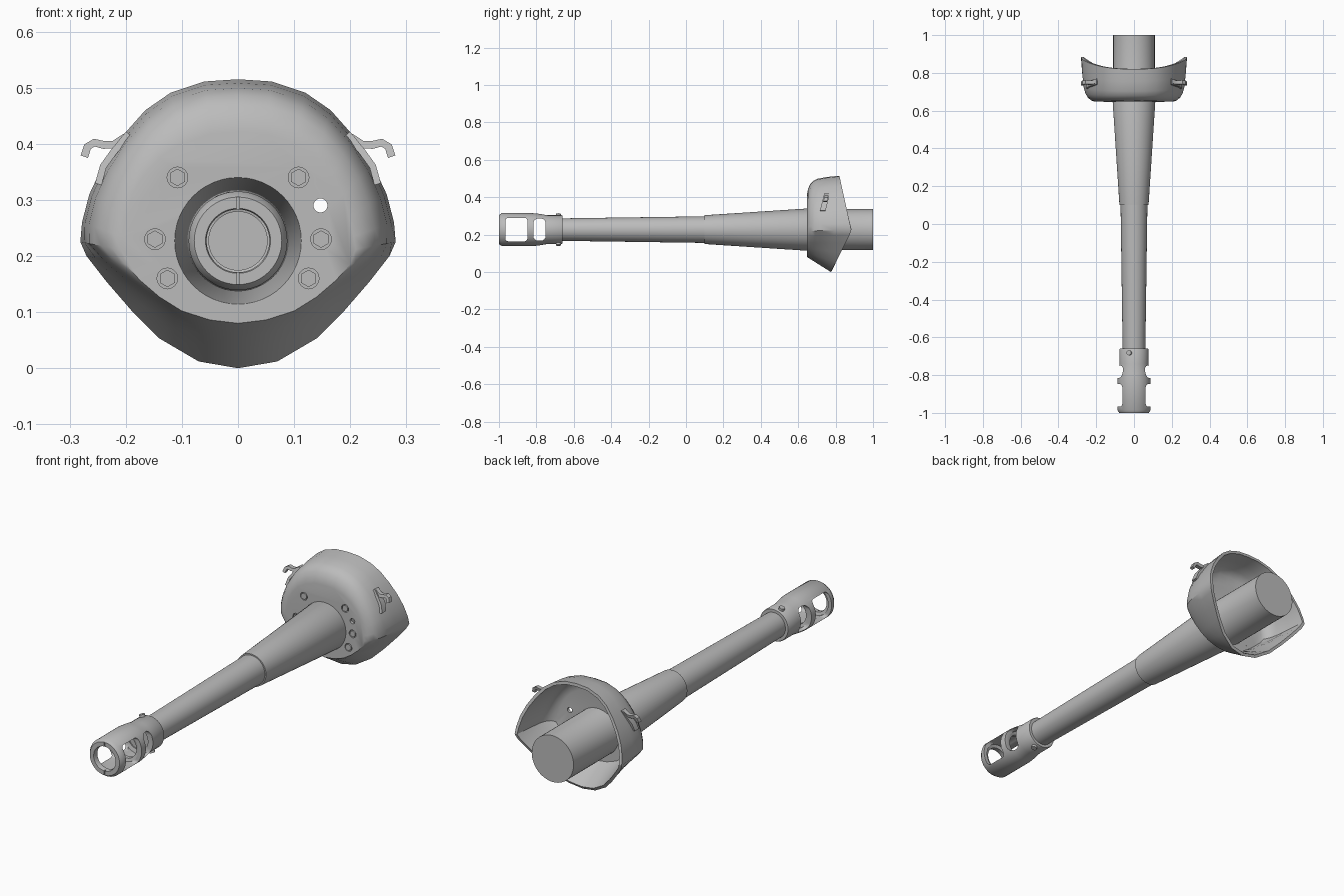
import bpy, bmesh, math
from mathutils import Matrix, Vector

if "Cube" in bpy.data.objects:
    bpy.data.objects.remove(bpy.data.objects["Cube"])

AXIS_Z = 0.227
steel = bpy.data.materials.new("grey_steel")
steel.diffuse_color = (0.5, 0.5, 0.5, 1)
steel.use_nodes = True
steel.node_tree.nodes["Principled BSDF"].inputs["Base Color"].default_value = steel.diffuse_color


def finish(name, bm):
    me = bpy.data.meshes.new(name)
    bm.to_mesh(me)
    bm.free()
    ob = bpy.data.objects.new(name, me)
    me.materials.append(steel)
    bpy.context.collection.objects.link(ob)
    return ob


def activate(ob):
    bpy.ops.object.select_all(action='DESELECT')
    ob.select_set(True)
    bpy.context.view_layer.objects.active = ob


def smooth(ob, deg=35):
    activate(ob)
    bpy.ops.object.shade_smooth_by_angle(angle=math.radians(deg))


def lathe(name, profile, closed=False, steps=48):
    """Revolve (radius, y) points around the gun axis."""
    bm = bmesh.new()
    vs = [bm.verts.new((r, y, AXIS_Z)) for r, y in profile]
    pairs = list(zip(vs, vs[1:])) + ([(vs[-1], vs[0])] if closed else [])
    es = [bm.edges.new(p) for p in pairs]
    bmesh.ops.spin(bm, geom=vs + es, cent=(0, 0, AXIS_Z), axis=(0, 1, 0),
                   angle=math.tau, steps=steps)
    bmesh.ops.remove_doubles(bm, verts=bm.verts, dist=1e-5)
    bmesh.ops.recalc_face_normals(bm, faces=bm.faces)
    return finish(name, bm)


def add_rod(bm, x, z, y0, y1, r, sides):
    m = Matrix.Translation((x, (y0 + y1) / 2, z)) @ Matrix.Rotation(math.pi / 2, 4, 'X')
    bmesh.ops.create_cone(bm, cap_ends=True, segments=sides, radius1=r, radius2=r,
                          depth=abs(y1 - y0), matrix=m)


def add_box(bm, centre, size, bevel=0):
    m = Matrix.Translation(centre) @ Matrix.Diagonal((*size, 1))
    vs = bmesh.ops.create_cube(bm, size=1, matrix=m)['verts']
    if bevel:
        # round only the edges running along x
        es = [e for e in {e for v in vs for e in v.link_edges}
              if abs((e.verts[0].co - e.verts[1].co).x) > 0.01]
        bmesh.ops.bevel(bm, geom=es, offset=bevel, segments=4, profile=0.5, affect='EDGES')


def cut(ob, bm):
    cutter = finish("cutter", bm)
    cutter.hide_render = True
    mod = ob.modifiers.new("cut", 'BOOLEAN')
    mod.operation, mod.solver, mod.object = 'DIFFERENCE', 'EXACT', cutter
    activate(ob)
    bpy.ops.object.modifier_apply(modifier=mod.name)
    bpy.data.objects.remove(cutter)


# Barrel: thin tube, stepped sleeve, straight breech end
smooth(lathe("barrel", [(0, -0.745), (0.054, -0.745), (0.06, -0.67), (0.071, 0.1),
                        (0.077, 0.1), (0.113, 0.65), (0.11, 0.66), (0.11, 1), (0, 1)]))

# Muzzle brake: hollow shell with two baffle chambers
brake = lathe("muzzle_brake", [
    (0.056, -0.995), (0.058, -1), (0.078, -1), (0.088, -0.985), (0.088, -0.82),
    (0.085, -0.79), (0.077, -0.74), (0.077, -0.665), (0.074, -0.66), (0.055, -0.66),
    (0.052, -0.75), (0.07, -0.755), (0.07, -0.815), (0.056, -0.82), (0.056, -0.842),
    (0.07, -0.847), (0.07, -0.97), (0.056, -0.975)], closed=True)
bm = bmesh.new()
add_box(bm, (0, -0.907, AXIS_Z), (0.4, 0.118, 0.125), 0.015)
add_box(bm, (0, -0.783, AXIS_Z), (0.4, 0.066, 0.118), 0.025)
for s in (-1, 1):  # key slots in the muzzle face
    add_box(bm, (0, -1, AXIS_Z + s * 0.066), (0.005, 0.016, 0.024))
cut(brake, bm)
smooth(brake)

# Locking pins on the brake collar
bm = bmesh.new()
for s in (-1, 1):
    d = Vector((-0.33 * s, 0, s)).normalized()
    m = Matrix.Translation(Vector((0, -0.682, AXIS_Z)) + d * 0.075) \
        @ d.to_track_quat('Z', 'Y').to_matrix().to_4x4()
    bmesh.ops.create_cone(bm, cap_ends=True, segments=16, radius1=0.013, radius2=0.013,
                          depth=0.026, matrix=m)
smooth(finish("brake_pins", bm))

# Mantlet: half outline as rim x, rim z, front x, front z, roundness
half = [(0, .515, 0, .42, 1), (.06, .511, .05, .418, 1), (.12, .491, .1, .4, 1),
        (.165, .46, .14, .375, 1), (.205, .415, .168, .345, 1), (.24, .363, .188, .31, 1),
        (.265, .31, .2, .27, 1), (.278, .26, .206, .235, 1), (.281, .225, .21, .212, .9),
        (.27, .2, .2, .185, .5), (.235, .155, .175, .157, .15), (.19, .103, .14, .127, 0),
        (.14, .053, .1, .102, 0), (.07, .012, .05, .086, 0), (0, 0, 0, .08, 0)]
outline = half + [(-a, b, -c, d, w) for a, b, c, d, w in half[-2:0:-1]]
rows = [(0, 0), (.025, .25), (.09, .52), (.18, .7), (.32, .83), (.62, .93), (1, 1)]


def rim_y(z):
    return 0.82 + (0.515 - z) / 0.295 * 0.065 if z > 0.22 else 0.775 + z / 0.22 * 0.11


bm = bmesh.new()
rings = []
for t, s in rows:
    ring = []
    for rx, rz, fx, fz, w in outline:
        k = s * w + t * (1 - w)
        ring.append(bm.verts.new((fx + (rx - fx) * k, 0.648 + (rim_y(rz) - 0.648) * t,
                                  fz + (rz - fz) * k)))
    rings.append(ring)
front = bm.faces.new(rings[0])
n = len(outline)
for a, b in zip(rings, rings[1:]):
    for i in range(n):
        bm.faces.new((a[i], a[(i + 1) % n], b[(i + 1) % n], b[i]))
bmesh.ops.recalc_face_normals(bm, faces=bm.faces)
front.normal_update()
if front.normal.y > 0:
    bmesh.ops.reverse_faces(bm, faces=bm.faces)
mantlet = finish("mantlet", bm)
mod = mantlet.modifiers.new("wall", 'SOLIDIFY')
mod.thickness, mod.offset = 0.014, -1
activate(mantlet)
bpy.ops.object.modifier_apply(modifier=mod.name)

# Bolt recesses and the sight hole
bolts = [(s * x, z) for s in (-1, 1) for x, z in ((.108, .34), (.148, .23), (.126, .16))]
bm = bmesh.new()
for x, z in bolts:
    add_rod(bm, x, z, 0.63, 0.656, 0.0185, 16)
add_rod(bm, 0.147, 0.29, 0.62, 0.72, 0.0125, 20)
cut(mantlet, bm)
smooth(mantlet, 32)

# Hex bolts
bm = bmesh.new()
for x, z in bolts:
    add_rod(bm, x, z, 0.647, 0.66, 0.0155, 6)
finish("mantlet_bolts", bm)


def add_strip(bm, path, y0, y1, thick):
    """Extrude a thickened x-z path along y, shearing slightly with height."""
    pts = [Vector(p) for p in path]
    left, right = [], []
    for i, p in enumerate(pts):
        d = (pts[min(i + 1, len(pts) - 1)] - pts[max(i - 1, 0)]).normalized()
        off = Vector((-d.y, d.x)) * thick / 2
        left.append(p + off)
        right.append(p - off)
    loop = left + right[::-1]
    lo, hi = ([bm.verts.new((p.x, y + (p.y - 0.375) * 0.25, p.y)) for p in loop]
              for y in (y0, y1))
    m, c = len(loop), len(pts)
    for i in range(m):
        bm.faces.new((lo[i], lo[(i + 1) % m], hi[(i + 1) % m], hi[i]))
    for i in range(c - 1):
        for v in (lo, hi):
            bm.faces.new((v[i], v[i + 1], v[m - 2 - i], v[m - 1 - i]))


# Lifting hooks on both cheeks
for s, side in ((-1, "left"), (1, "right")):
    bm = bmesh.new()
    add_strip(bm, [(s * .195, .418), (s * .222, .385), (s * .24, .36), (s * .249, .328)],
              0.728, 0.758, 0.012)
    add_strip(bm, [(s * .2, .412), (s * .222, .398), (s * .24, .398), (s * .256, .402),
                   (s * .268, .395), (s * .274, .377)], 0.733, 0.753, 0.014)
    bmesh.ops.recalc_face_normals(bm, faces=bm.faces)
    smooth(finish(side + "_lifting_hook", bm))
